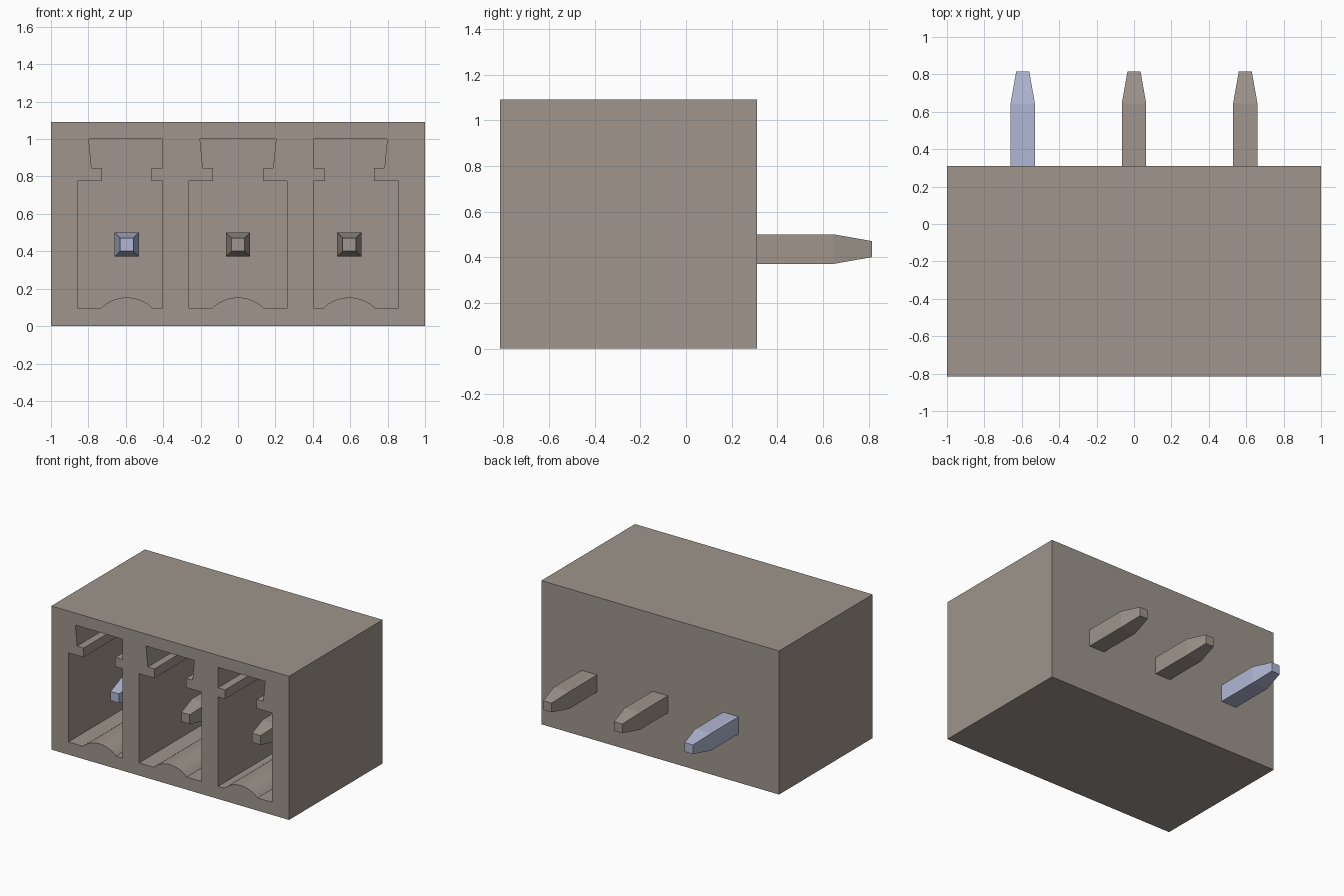
import bpy, bmesh, math

if "Cube" in bpy.data.objects:
    bpy.data.objects.remove(bpy.data.objects["Cube"])


def make_material(name, rgb):
    mat = bpy.data.materials.new(name)
    mat.use_nodes = True
    mat.diffuse_color = (*rgb, 1)
    bsdf = next(n for n in mat.node_tree.nodes if n.type == 'BSDF_PRINCIPLED')
    bsdf.inputs["Base Color"].default_value = (*rgb, 1)
    return mat


def loft(name, sections, mat):
    """Solid through sections (y, [(x, z), ...]), ordered front to back."""
    bm = bmesh.new()
    rings = [[bm.verts.new((x, y, z)) for x, z in pts] for y, pts in sections]
    for a, b in zip(rings, rings[1:]):
        for i in range(len(a)):
            j = (i + 1) % len(a)
            bm.faces.new((a[i], a[j], b[j], b[i]))
    bm.faces.new(rings[0])
    bm.faces.new(rings[-1])
    bmesh.ops.recalc_face_normals(bm, faces=bm.faces)
    mesh = bpy.data.meshes.new(name)
    bm.to_mesh(mesh)
    bm.free()
    mesh.materials.append(mat)
    obj = bpy.data.objects.new(name, mesh)
    bpy.context.collection.objects.link(obj)
    return obj


def square(cx, cz, h):
    return [(cx - h, cz - h), (cx + h, cz - h), (cx + h, cz + h), (cx - h, cz + h)]


taupe = make_material("taupe", (0.342, 0.301, 0.264))
pale_blue = make_material("pale blue", (0.434, 0.477, 0.656))

PITCH = 0.595
FRONT, BACK, HEIGHT = -0.815, 0.31, 1.092
CAVITY_BACK = 0.10

# Housing block
housing = loft("housing", [(y, [(-1, 0), (1, 0), (1, HEIGHT), (-1, HEIGHT)])
                           for y in (FRONT, BACK)], taupe)

# Socket outline: right half from floor to top, with a rounded floor rib
half = [(0.262, 0.096), (0.262, 0.775), (0.133, 0.775), (0.133, 0.845),
        (0.188, 0.845), (0.203, 1.0)]
RIB_R, RIB_Z, RIB_A = 0.198, -0.045, math.asin(0.139 / 0.198)
rib = []
for i in range(17):
    a = -RIB_A + 2 * RIB_A * i / 16
    rib.append((RIB_R * math.sin(a), RIB_Z + RIB_R * math.cos(a)))


def socket_outline(side):
    """side is -1, 0 or 1; outer sockets are trimmed on the inward side."""
    pts = rib + half + [(-x, z) for x, z in reversed(half)]
    out = []
    for x, z in pts:
        if side and x * side < -0.192:
            x = -0.192 * side
        elif side and x * side < -0.18:
            x = -0.192 * side
        out.append((x + side * PITCH, z))
    return out


# Cut the three sockets
for side in (-1, 0, 1):
    pts = socket_outline(side)
    cutter = loft("socket_cutter", [(FRONT - 0.1, pts), (CAVITY_BACK, pts)], taupe)
    cutter.hide_render = True
    bpy.context.view_layer.objects.active = housing
    mod = housing.modifiers.new("socket", 'BOOLEAN')
    mod.operation = 'DIFFERENCE'
    mod.solver = 'EXACT'
    mod.object = cutter
    bpy.ops.object.modifier_apply(modifier=mod.name)
    bpy.data.objects.remove(cutter)

# Smooth rib surfaces, sharp corners
bpy.ops.object.select_all(action='DESELECT')
housing.select_set(True)
bpy.context.view_layer.objects.active = housing
bpy.ops.object.shade_smooth_by_angle(angle=math.radians(25))

# Contact pins, tapered at both ends
for side, name, mat in ((-1, "right_pin", pale_blue), (0, "middle_pin", taupe),
                        (1, "left_pin", taupe)):
    loft(name, [(y, square(side * PITCH, 0.436, h)) for y, h in
                ((-0.63, 0.035), (-0.46, 0.065), (0.645, 0.065), (0.815, 0.035))], mat)
